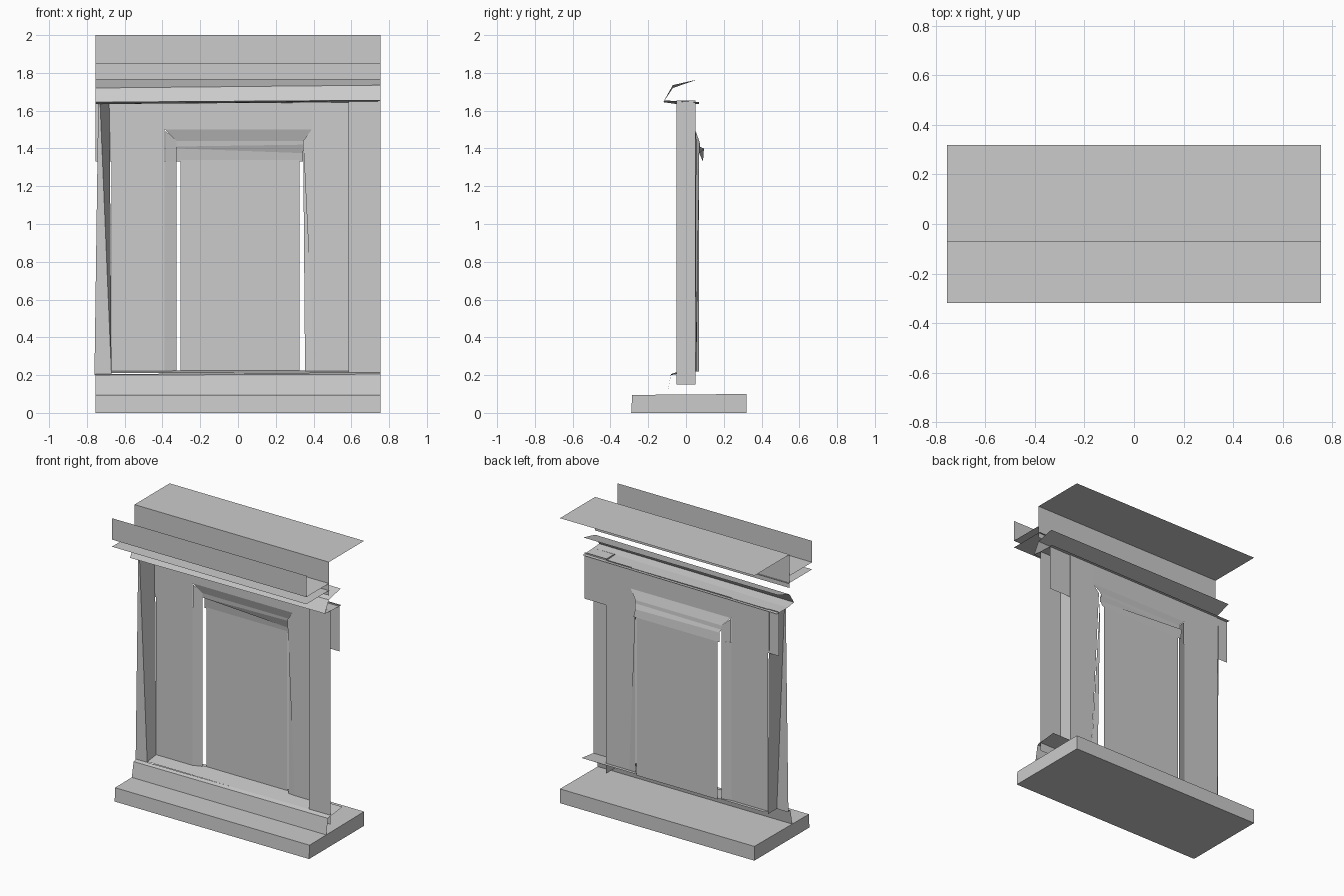
import bpy

XL, XR = -0.755, 0.755


def mesh(name, verts, faces):
    me = bpy.data.meshes.new(name)
    me.from_pydata(verts, [], faces)
    ob = bpy.data.objects.new(name, me)
    bpy.context.collection.objects.link(ob)
    return ob


def quad(name, *pts):
    return mesh(name, pts, [tuple(range(len(pts)))])


def panel(name, x0, x1, z0, z1, y):
    """Upright sheet facing the front."""
    return quad(name, (x0, y, z0), (x1, y, z0), (x1, y, z1), (x0, y, z1))


def sweep(name, left, right=None, x0=XL, x1=XR):
    """Open moulding: a (y, z) profile carried from the left end to the right end."""
    right = right or left
    n = len(left)
    verts = [(x0, y, z) for y, z in left] + [(x1, y, z) for y, z in right]
    return mesh(name, verts, [(i, n + i, n + i + 1, i + 1) for i in range(n - 1)])


# Base slab with slightly battered front
prof = [(-0.29, 0), (0.32, 0), (0.32, 0.1), (-0.285, 0.095)]
base = sweep("base_slab", prof + prof[:1])
for s, x in (("left", XL), ("right", XR)):
    quad("base_end_" + s, *[(x, y, z) for y, z in prof])

# Plinth step and threshold
sweep("plinth", [(-0.10, 0.095), (-0.08, 0.2), (-0.05, 0.205)],
      [(-0.10, 0.095), (-0.08, 0.205), (-0.05, 0.215)])
sweep("threshold", [(-0.05, 0.21), (0.08, 0.225)], x0=-0.67)

# Front pillars, the left one leaning
panel("pillar_right", 0.585, XR, 0.15, 1.65, -0.05)
quad("pillar_left", (-0.76, -0.05, 0.2), (-0.67, -0.05, 0.2),
     (-0.73, -0.05, 1.635), (-0.74, -0.05, 1.635))

# Pillar inner sides
quad("pillar_side_right", (0.585, -0.05, 0.15), (0.585, 0.05, 0.15),
     (0.585, 0.05, 1.655), (0.585, -0.05, 1.655))
quad("pillar_side_left", (-0.67, -0.05, 0.2), (-0.67, 0.05, 0.2),
     (-0.68, 0.05, 1.635), (-0.73, -0.05, 1.635))

# Upper back panels
panel("back_panel_left", XL, -0.67, 1.33, 1.64, 0.045)
panel("back_panel_right", 0.585, XR, 1.33, 1.655, 0.045)

# Recessed wall around the doorway
panel("wall_left", -0.67, -0.39, 0.22, 1.64, 0.05)
quad("wall_right", (0.405, 0.05, 0.22), (0.585, 0.05, 0.22), (0.585, 0.05, 1.65),
     (0.39, 0.05, 1.65), (0.39, 0.05, 1.5), (0.345, 0.055, 1.44))
panel("wall_top", -0.39, 0.39, 1.5, 1.645, 0.05)

# Door casing
quad("casing_left", (-0.39, 0.05, 0.22), (-0.325, 0.07, 0.22),
     (-0.325, 0.07, 1.33), (-0.39, 0.05, 1.33))
quad("casing_left_corner", (-0.385, 0.05, 1.33), (-0.325, 0.07, 1.33),
     (-0.325, 0.07, 1.44), (-0.385, 0.05, 1.495))
quad("casing_right", (0.405, 0.05, 0.22), (0.345, 0.07, 1.44), (0.355, 0.055, 0.22))
quad("casing_top", (-0.385, 0.05, 1.5), (-0.325, 0.07, 1.44),
     (0.345, 0.07, 1.44), (0.395, 0.05, 1.5))

# Lintel bar over the door
sweep("lintel", [(0.07, 1.44), (0.07, 1.41), (0.095, 1.40), (0.09, 1.33)],
      [(0.07, 1.44), (0.075, 1.42), (0.07, 1.375), (0.09, 1.33)], -0.325, 0.345)

# Door leaf
panel("door", -0.305, 0.325, 0.22, 1.34, 0.085)

# Lower cornice, slightly twisted
sweep("lower_cornice",
      [(0.06, 1.765), (-0.07, 1.72), (-0.12, 1.645), (-0.05, 1.635), (0.07, 1.635)],
      [(0.06, 1.765), (-0.07, 1.735), (-0.115, 1.655), (-0.05, 1.65), (0.07, 1.645)])

# Upper cornice sheets
sweep("cap_top", [(0.32, 2.0), (-0.07, 2.0), (-0.07, 1.765)])
sweep("cap_fascia", [(-0.32, 2.0), (-0.32, 1.85), (-0.07, 1.85)])
sweep("cap_soffit", [(-0.32, 1.80), (-0.06, 1.80)])
